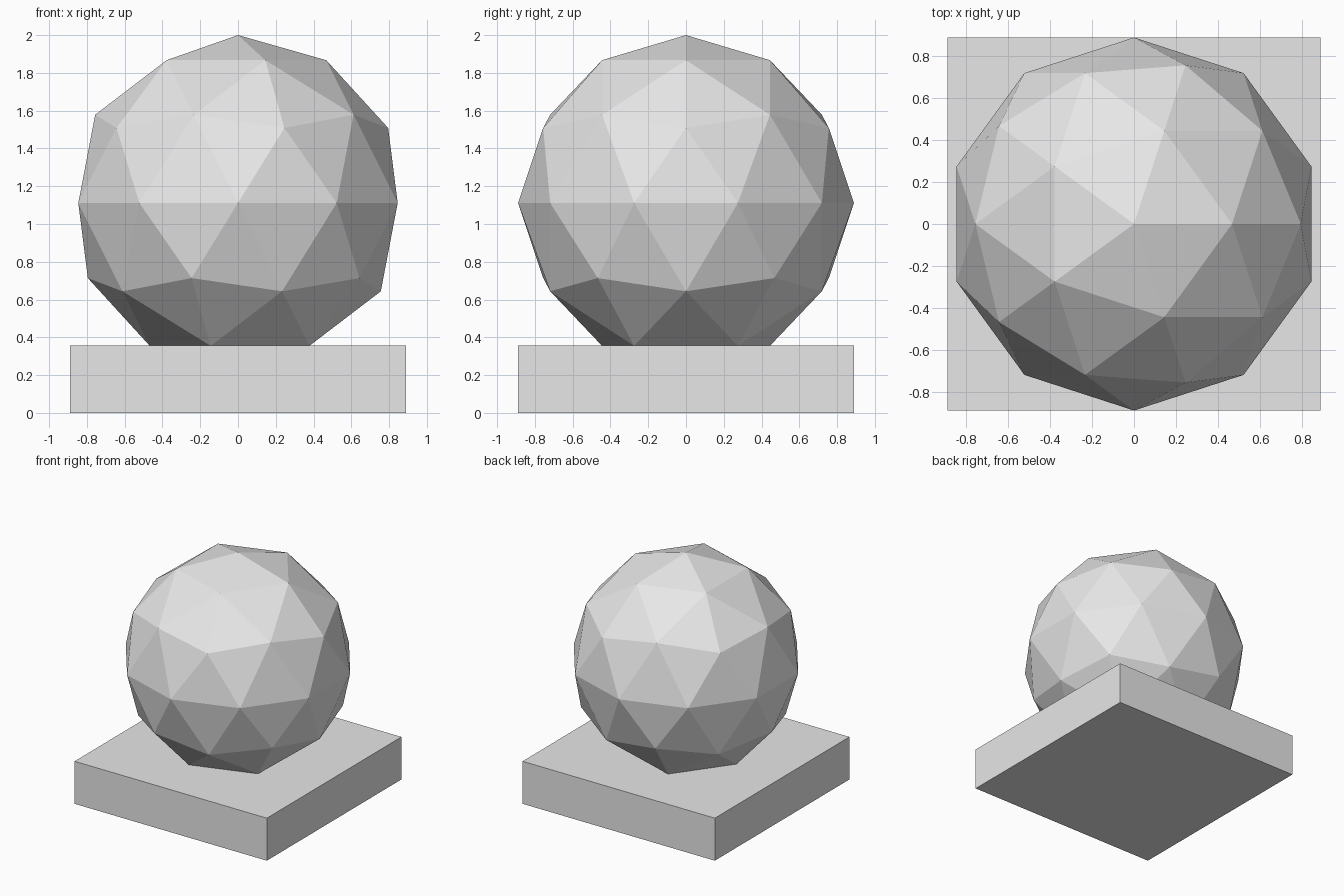
import bpy

default_cube = bpy.data.objects.get("Cube")
if default_cube:
    bpy.data.objects.remove(default_cube, do_unlink=True)

HALF = 0.8889            # half width of the base, also the ball radius
BASE_HEIGHT = 0.4 * HALF
BALL_CENTRE = 1.25 * HALF

# Single plain grey
grey = bpy.data.materials.new("light_grey")
grey.use_nodes = True
colour = (0.8, 0.8, 0.8, 1)
grey.diffuse_color = colour
grey.node_tree.nodes["Principled BSDF"].inputs["Base Color"].default_value = colour


def finish(name):
    """Name the new object, apply its scale and give it the grey."""
    obj = bpy.context.object
    obj.name = name
    bpy.ops.object.transform_apply(location=False, rotation=False, scale=True)
    obj.data.materials.append(grey)
    bpy.ops.object.shade_flat()


# Square base slab
bpy.ops.mesh.primitive_cube_add(size=1, location=(0, 0, BASE_HEIGHT / 2))
bpy.context.object.scale = (2 * HALF, 2 * HALF, BASE_HEIGHT)
finish("base_slab")

# Faceted ball, sunk slightly into the slab
bpy.ops.mesh.primitive_ico_sphere_add(subdivisions=2, radius=HALF,
                                      location=(0, 0, BALL_CENTRE))
finish("faceted_ball")
